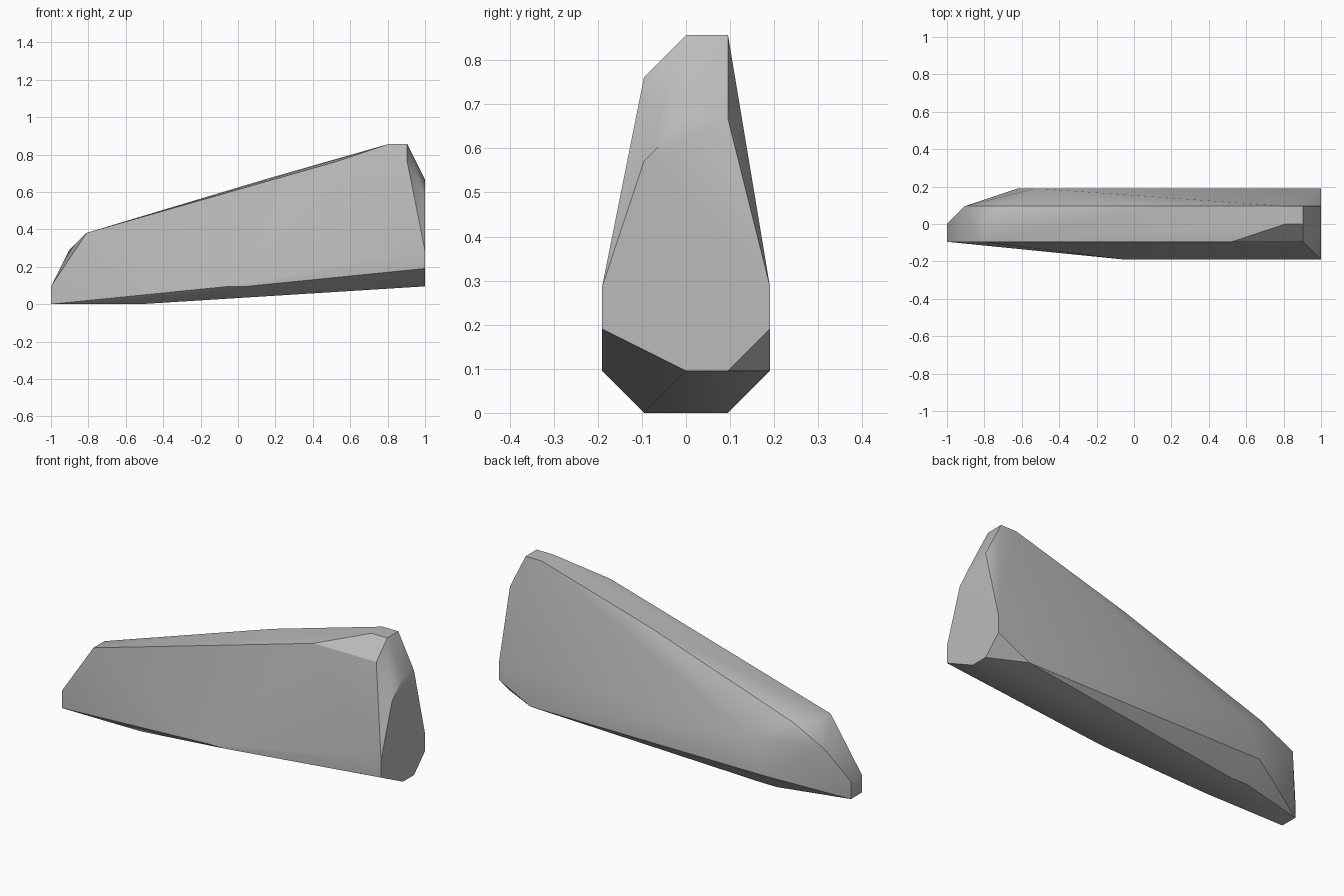
import bpy
import bmesh
import math

default_cube = bpy.data.objects.get("Cube")
if default_cube:
    bpy.data.objects.remove(default_cube, do_unlink=True)

LENGTH = 21          # rock length in grid steps
STEP = 2 / LENGTH    # size of one grid step


def flat_material(name, color):
    material = bpy.data.materials.new(name)
    material.use_nodes = True
    material.diffuse_color = color
    material.node_tree.nodes["Principled BSDF"].inputs["Base Color"].default_value = color
    return material


def hull_object(name, points, material):
    """Wrap a convex, faceted stone around a few corner points."""
    bm = bmesh.new()
    for x, y, z in points:
        bm.verts.new(((x - LENGTH / 2) * STEP, y * STEP, z * STEP))
    bmesh.ops.convex_hull(bm, input=bm.verts[:])
    loose = [v for v in bm.verts if not v.link_faces]
    bmesh.ops.delete(bm, geom=loose, context="VERTS")
    bmesh.ops.dissolve_limit(bm, angle_limit=math.radians(0.5),
                             verts=bm.verts[:], edges=bm.edges[:])
    bmesh.ops.recalc_face_normals(bm, faces=bm.faces[:])
    mesh = bpy.data.meshes.new(name)
    bm.to_mesh(mesh)
    bm.free()
    mesh.materials.append(material)
    obj = bpy.data.objects.new(name, mesh)
    bpy.context.collection.objects.link(obj)
    return obj


# Corners of the stone, in grid steps
narrow_end = [(0, y, z) for y in (-1, 0) for z in (0, 1)]
underside = [(4, 1, 0), (5, 1, 0), (5, -1, 0)]
front_side = [(10, -2, 1), (11, -2, 1)]
back_side = [(4, 2, 1), (19, 2, 1), (5, 2, 3)]
ridge = [(1, 1, 3), (2, -1, 4), (2, 0, 4), (3, 1, 4), (12, 1, 7),
         (16, -1, 8), (20, -1, 8)]
peak = [(x, y, 9) for x in (19, 20) for y in (0, 1)]
wide_end = [(LENGTH, y, z) for y, z in (
    (-2, 2), (0, 1), (1, 1), (2, 2), (2, 3), (1, 7), (0, 7), (-1, 6), (-2, 3))]

# Rock slab
grey_stone = flat_material("grey stone", (0.5, 0.5, 0.5, 1))
rock = hull_object(
    "rock_slab",
    narrow_end + underside + front_side + back_side + ridge + peak + wide_end,
    grey_stone)

# Soft shading across shallow facets, crisp at the strong edges
bpy.ops.object.select_all(action="DESELECT")
rock.select_set(True)
bpy.context.view_layer.objects.active = rock
bpy.ops.object.shade_smooth_by_angle(angle=math.radians(30))
